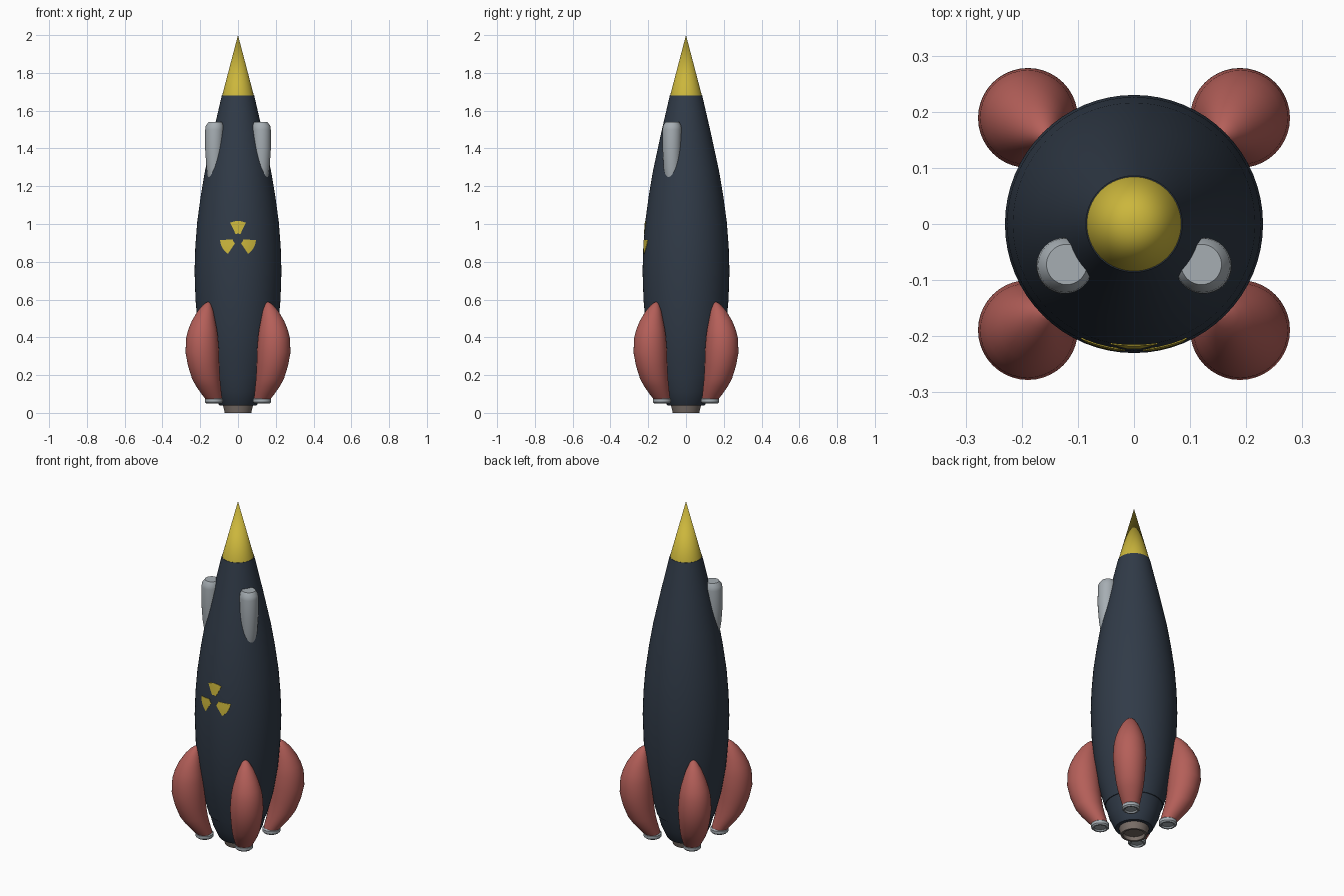
import bpy, bmesh, math

if "Cube" in bpy.data.objects:
    bpy.data.objects.remove(bpy.data.objects["Cube"])


def material(name, rgb):
    m = bpy.data.materials.new(name)
    m.diffuse_color = (*rgb, 1)
    m.use_nodes = True
    m.node_tree.nodes["Principled BSDF"].inputs["Base Color"].default_value = m.diffuse_color
    return m


NAVY = material("dark navy", (0.030, 0.043, 0.064))
YELLOW = material("hazard yellow", (0.60, 0.47, 0.045))
RED = material("dusty red", (0.46, 0.115, 0.10))
GREY = material("light grey", (0.38, 0.42, 0.45))
BROWN = material("warm grey", (0.19, 0.155, 0.135))


def finish(bm, name, mat, angle=35):
    bmesh.ops.recalc_face_normals(bm, faces=bm.faces)
    mesh = bpy.data.meshes.new(name)
    bm.to_mesh(mesh)
    bm.free()
    obj = bpy.data.objects.new(name, mesh)
    bpy.context.collection.objects.link(obj)
    mesh.materials.append(mat)
    bpy.ops.object.select_all(action='DESELECT')
    obj.select_set(True)
    bpy.context.view_layer.objects.active = obj
    bpy.ops.object.shade_smooth_by_angle(angle=math.radians(angle))
    return obj


def lathe(name, rings, mat, azimuth=0.0, segments=64):
    """Stack of (radius, height, offset) rings, offset along the azimuth."""
    bm = bmesh.new()
    ca, sa = math.cos(azimuth), math.sin(azimuth)
    loops = []
    for ring in rings:
        r, z = ring[:2]
        d = ring[2] if len(ring) > 2 else 0.0
        if r == 0:
            loops.append([bm.verts.new((d * ca, d * sa, z))])
        else:
            loops.append([bm.verts.new((d * ca + r * math.cos(2 * math.pi * i / segments),
                                        d * sa + r * math.sin(2 * math.pi * i / segments), z))
                          for i in range(segments)])
    for a, b in zip(loops, loops[1:]):
        for i in range(segments):
            j = (i + 1) % segments
            if len(a) == 1:
                bm.faces.new((a[0], b[j], b[i]))
            elif len(b) == 1:
                bm.faces.new((a[i], a[j], b[0]))
            else:
                bm.faces.new((a[i], a[j], b[j], b[i]))
    return finish(bm, name, mat)


# Hull
HULL = [(0.155, 0.18), (0.187, 0.30), (0.212, 0.45), (0.225, 0.60), (0.230, 0.75),
        (0.226, 0.88), (0.216, 1.01), (0.197, 1.15), (0.175, 1.28), (0.132, 1.48),
        (0.086, 1.68)]
lathe("hull", [(0, 0.18)] + HULL + [(0, 1.68)], NAVY)

# Tail collar below the hull
lathe("tail_collar", [(0, 0.04), (0.098, 0.04), (0.104, 0.048), (0.132, 0.11),
                      (0.152, 0.185), (0, 0.185)], NAVY)

# Nose cone
lathe("nose_cone", [(0, 1.675), (0.084, 1.68), (0, 2.0)], YELLOW)

# Hollow main nozzle
lathe("main_nozzle", [(0, 0.022), (0.056, 0.022), (0.058, 0.0), (0.070, 0.0),
                      (0.080, 0.042), (0, 0.05)], BROWN)

# Four curved fin pods, each with a small nozzle cap
FIN = [(0.043, 0.07, 0.127), (0.053, 0.10, 0.140), (0.065, 0.14, 0.156),
       (0.074, 0.18, 0.169), (0.083, 0.25, 0.182), (0.089, 0.32, 0.189),
       (0.084, 0.40, 0.190), (0.075, 0.445, 0.187), (0.061, 0.49, 0.182),
       (0.041, 0.54, 0.172), (0.023, 0.57, 0.164), (0.010, 0.584, 0.159)]
fin_rings = [(r, z, x * math.sqrt(2)) for r, z, x in FIN]
fin_rings = [(0, 0.07, 0.18)] + fin_rings + [(0, 0.588, 0.223)]
CAP = [(0, 0.058), (0.030, 0.058), (0.034, 0.05), (0.041, 0.05), (0.048, 0.057),
       (0.048, 0.073), (0.042, 0.08), (0, 0.08)]
for k, side in enumerate(("back_right", "back_left", "front_left", "front_right")):
    az = math.radians(45 + 90 * k)
    lathe("fin_" + side, fin_rings, RED, az, 40)
    lathe("fin_nozzle_" + side, [(r, z, 0.18) for r, z in CAP], GREY, az, 32)

# Two steering pods sunk into the upper hull
POD = [(0, 1.15, 0.135), (0.022, 1.16, 0.136), (0.036, 1.22, 0.140), (0.044, 1.30, 0.144),
       (0.049, 1.40, 0.146), (0.050, 1.50, 0.144), (0.048, 1.52, 0.143),
       (0.036, 1.54, 0.140), (0, 1.54, 0.140)]
for side, deg in (("right", -31), ("left", 211)):
    lathe("steering_pod_" + side, POD, GREY, math.radians(deg), 32)


# Three-bladed warning emblem wrapped on the front of the hull
def hull_radius(z):
    for (r0, z0), (r1, z1) in zip(HULL, HULL[1:]):
        if z0 <= z <= z1:
            return r0 + (r1 - r0) * (z - z0) / (z1 - z0)


def blade(name, centre_deg):
    bm = bmesh.new()
    nr, na = 6, 8
    grid = []
    for i in range(nr + 1):
        rad = 0.028 + (0.095 - 0.028) * i / nr
        row = []
        for j in range(na + 1):
            a = math.radians(centre_deg - 26 + 52 * j / na)
            x, z = rad * math.cos(a), 0.921 + rad * math.sin(a)
            y = -math.sqrt((hull_radius(z) + 0.002) ** 2 - x * x)
            row.append(bm.verts.new((x, y, z)))
        grid.append(row)
    for a, b in zip(grid, grid[1:]):
        for j in range(na):
            bm.faces.new((a[j], b[j], b[j + 1], a[j + 1]))
    bmesh.ops.recalc_face_normals(bm, faces=bm.faces)
    if sum(f.normal.y for f in bm.faces) > 0:
        bmesh.ops.reverse_faces(bm, faces=bm.faces)
    # Give the plate a thin back so it is closed against the hull
    res = bmesh.ops.extrude_face_region(bm, geom=bm.faces[:])
    for v in res["geom"]:
        if isinstance(v, bmesh.types.BMVert):
            v.co.y += 0.004
    finish(bm, name, YELLOW)


for k, spot in enumerate(("top", "lower_left", "lower_right")):
    blade("emblem_blade_" + spot, 90 + 120 * k)
